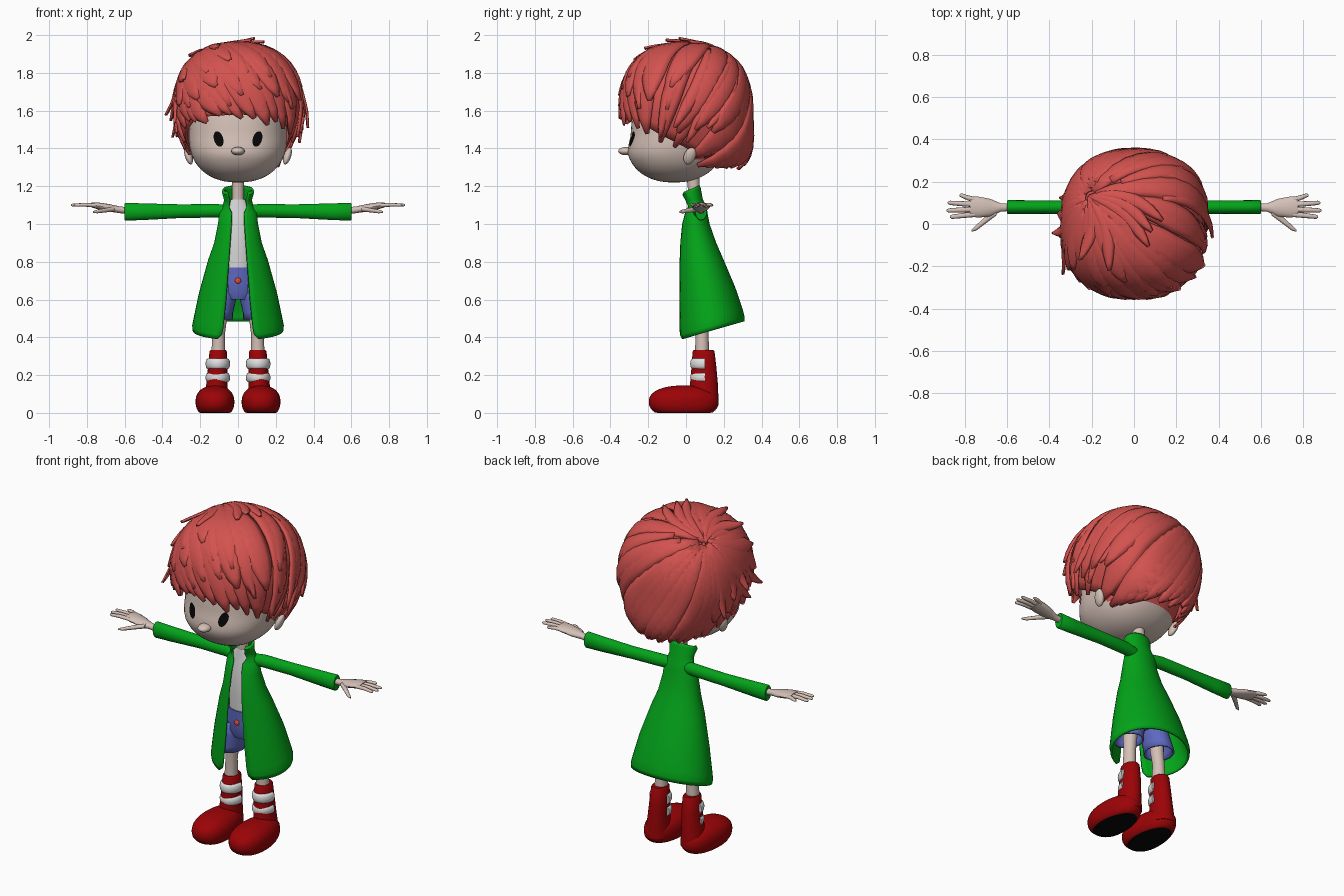
import bpy, bmesh, random
from math import sin, cos, pi, asin, radians
from mathutils import Vector

random.seed(7)
cube = bpy.data.objects.get("Cube")
if cube:
    bpy.data.objects.remove(cube)


def material(name, rgb):
    m = bpy.data.materials.new(name)
    m.use_nodes = True
    m.diffuse_color = (*rgb, 1)
    m.node_tree.nodes["Principled BSDF"].inputs["Base Color"].default_value = (*rgb, 1)
    return m


SKIN = material("skin", (.66, .53, .47))
HAIR = material("red hair", (.65, .085, .078))
COAT = material("green coat", (.001, .37, .01))
SHIRT = material("white shirt", (.68, .68, .68))
DENIM = material("blue shorts", (.11, .14, .52))
BUTTON = material("orange button", (.8, .07, .03))
BOOT = material("dark red boot", (.33, .001, .002))
STRAP = material("white strap", (.74, .74, .74))
BLACK = material("black", (.002, .002, .002))


def finish(name, bm, mat, thick=0.0, angle=50, fix=True):
    if fix:
        bmesh.ops.recalc_face_normals(bm, faces=bm.faces)
    me = bpy.data.meshes.new(name)
    bm.to_mesh(me)
    bm.free()
    me.materials.append(mat)
    ob = bpy.data.objects.new(name, me)
    bpy.context.collection.objects.link(ob)
    bpy.ops.object.select_all(action="DESELECT")
    ob.select_set(True)
    bpy.context.view_layer.objects.active = ob
    bpy.ops.object.shade_smooth_by_angle(angle=radians(angle))
    if thick:
        mod = ob.modifiers.new("thickness", "SOLIDIFY")
        mod.thickness = thick
        mod.offset = -1
    return ob


def skin_rows(bm, rows, closed=True, caps=True):
    """Bridge rows of points into a surface."""
    vs = [[bm.verts.new(p) for p in r] for r in rows]
    n = len(vs[0])
    for a, b in zip(vs, vs[1:]):
        for i in range(n if closed else n - 1):
            j = (i + 1) % n
            bm.faces.new((a[i], a[j], b[j], b[i]))
    if caps:
        bm.faces.new(vs[0])
        bm.faces.new(vs[-1])


def ring(x, y, z, a, b, axis, n=20):
    angles = [2 * pi * i / n for i in range(n)]
    if axis == "x":
        return [(x, y + a * cos(t), z + b * sin(t)) for t in angles]
    return [(x + a * cos(t), y + b * sin(t), z) for t in angles]


def tube(name, stations, mat, axis="z", side=1, caps=True, thick=0, n=20):
    bm = bmesh.new()
    skin_rows(bm, [ring(side * x, y, z, a, b, axis, n) for x, y, z, a, b in stations], caps=caps)
    return finish(name, bm, mat, thick)


def blob(name, mat, shape, u=32, v=20):
    """Unit sphere reshaped by a function."""
    bm = bmesh.new()
    bmesh.ops.create_uvsphere(bm, u_segments=u, v_segments=v, radius=1)
    for vert in bm.verts:
        vert.co = shape(vert.co.copy())
    return finish(name, bm, mat)


def clamp(v):
    return min(1, max(0, v))


def boxy(d, p):
    return d / sum(abs(c) ** p for c in d) ** (1 / p)


# Head, nose and ears
P = 2.25


def head_y(z):
    """Centre line of the head: cheeks forward, brow set back."""
    return -.055 + .028 * clamp((z - 1.37) / .1) - .01 * clamp((1.4 - z) / .2)


def head_shape(d):
    d = boxy(d, P)
    z = 1.46 + d.z * (.24 if d.z < 0 else .35)
    return Vector((.26 * d.x, head_y(z) + .265 * d.y, z))


def face_y(x, z):
    zn = (z - 1.46) / (.24 if z < 1.46 else .35)
    return head_y(z) - .265 * (1 - abs(x / .26) ** P - abs(zn) ** P) ** (1 / P)


head = blob("head", SKIN, head_shape, 48, 32)
head.data.materials.append(HAIR)
for f in head.data.polygons:
    f.material_index = int(f.center.y > .04 and f.center.z > 1.335)
blob("nose", SKIN, lambda d: Vector((.036 * d.x, -.315 + .044 * d.y, 1.386 + .022 * d.z)), 20, 14)
for s, label in ((1, "left"), (-1, "right")):
    blob(label + "_ear", SKIN,
         lambda d: Vector((s * (.262 + .02 * d.x + .012 * d.z), .02 + .032 * d.y + .01 * d.z, 1.36 + .045 * d.z)), 16, 12)
    # Eyes are thin ovals laid on the face
    bm = bmesh.new()
    rows = []
    for k in (.05, .5, 1):
        row = []
        for i in range(24):
            t = 2 * pi * i / 24
            dx, dz = .025 * k * cos(t), .041 * k * sin(t)
            x, z = s * (.103 + dx + .2 * dz), 1.45 + dz
            row.append((x, face_y(x, z) - .004, z))
        rows.append(row)
    skin_rows(bm, rows, caps=False)
    bm.faces.new([v for v in bm.verts][:24])
    finish(label + "_eye", bm, BLACK)

tube("neck", [(0, .05, 1.05, .035, .035), (0, .045, 1.15, .031, .031), (0, .035, 1.27, .034, .034)], SKIN)

# Hair: a cap flowing out of a whorl, covered by broad pointed locks
CENTER = Vector((0, 0, 1.6))
WHORL = Vector((-.22, .13, .28)).normalized()


def hair_surface(d, lift=0.0):
    d = boxy(d, 2.4)
    x, y, z = d
    if z < 0:
        x *= 1 + .2 * z
        if y > 0:
            y *= 1 + .38 * z * z
    return CENTER + Vector((.335 * x, .345 * y, .355 * z)) * (1 + lift)


def hem(phi):
    """Height of the hairline; phi is 0 at the front, pi at the back."""
    a = abs((phi + pi) % (2 * pi) - pi) / pi
    knots = ((0, 1.565), (.22, 1.55), (.36, 1.46), (.5, 1.385), (.62, 1.32), (1, 1.31))
    for (a0, z0), (a1, z1) in zip(knots, knots[1:]):
        if a <= a1:
            return z0 + (z1 - z0) * (a - a0) / (a1 - a0)
    return knots[-1][1]


def hair_dir(phi, z):
    """Direction on the hair surface at this bearing and height."""
    lo, hi = -1.5, 1.5
    for _ in range(24):
        e = (lo + hi) / 2
        d = Vector((sin(phi) * cos(e), -cos(phi) * cos(e), sin(e)))
        if hair_surface(d).z < z:
            lo = e
        else:
            hi = e
    return d


bm = bmesh.new()
N = 72
ends = [hair_dir(2 * pi * i / N, hem(2 * pi * i / N) + .015) for i in range(N)]
skin_rows(bm, [[hair_surface(WHORL.slerp(e, t / 20), -.02) for e in ends] for t in range(1, 21)], caps=False)
bm.verts.ensure_lookup_table()
bm.faces.new(bm.verts[:N])
finish("hair_cap", bm, HAIR, .012)


def lock(bm, phi, z_end, start, width, flick, swirl=0.0):
    """One tapered lock lying along the hair, lifting off at its tip."""
    end = hair_dir(phi, z_end)
    bend = WHORL.cross(end) * swirl
    steps, rows = 12, []
    for i in range(steps + 1):
        u = i / steps
        t = start + (1 - start) * u
        d = WHORL.slerp(end, t)
        ahead = (WHORL.slerp(end, t + .02) - d).normalized()
        across = d.cross(ahead)
        d = (d + bend * sin(pi * u)).normalized()
        w = width * min(1, .35 + 1.6 * u) * (1 - max(0, (u - .7) / .3) ** 1.7 * .88)
        base = .01 * min(1, 4 * u) + flick * u ** 4
        rows.append([hair_surface((d + across * w * k).normalized(), base + b)
                     for k, b in ((-1, -.02), (-.5, .003), (0, .008), (.5, .003), (1, -.02))])
    skin_rows(bm, rows, closed=False, caps=False)


def bunch(name, count, rise, start, width, flick, spread=2 * pi, middle=0.0):
    bm = bmesh.new()
    for i in range(count):
        phi = middle + spread * ((i + random.uniform(.2, .8)) / count - .5)
        back = abs(phi) > 2
        front = abs(phi) < .9
        z = hem(phi) + random.uniform(*rise) * (.6 if back else 1)
        lock(bm, phi, z, random.uniform(*start), random.uniform(*width),
             random.uniform(*flick) * (.2 if back else .5 if front else 1), random.uniform(-.12, .12))
    finish(name, bm, HAIR, .006, 60, fix=False)


bunch("long_hair_locks", 34, (-.03, .025), (.03, .12), (.14, .21), (0, .05))
bunch("middle_hair_locks", 18, (.06, .18), (.1, .25), (.13, .2), (.02, .08), 4.2)
bunch("side_hair_wisps", 5, (.02, .2), (.4, .6), (.05, .09), (.08, .18), 1.2, 1.4)
bunch("other_side_hair_wisps", 5, (.02, .2), (.4, .6), (.05, .09), (.08, .2), 1.2, -1.4)
bunch("top_hair_locks", 8, (.2, .3), (.03, .15), (.11, .17), (.02, .06), 3.2)

# Loose tuft standing up beside the whorl
bm = bmesh.new()
for phi, z, f in ((.6, 1.945, .07), (1.2, 1.95, .08), (1.7, 1.94, .06), (-.5, 1.9, .09), (-1, 1.86, .12)):
    lock(bm, phi, z, 0, .085, f, .15)
finish("hair_tuft", bm, HAIR, .006, 60, fix=False)

# Coat body with leaning collar: height, half width, front, back, half opening, rise towards the back
coat = ((1.165, .08, -.024, .072, .054, .04), (1.15, .086, -.032, .078, .056, .04),
        (1.12, .074, -.012, .088, .045, .015), (1.09, .082, .002, .105, .05, 0),
        (1.06, .1, -.008, .113, .034, 0), (1.0, .106, -.025, .125, .036, 0),
        (.9, .126, -.036, .16, .043, 0), (.8, .158, -.04, .195, .05, .02), (.6, .207, -.043, .26, .065, .067),
        (.45, .235, -.045, .3, .08, .1), (.41, .243, -.044, .31, .088, .1), (.385, .24, -.04, .31, .11, .1))
bm = bmesh.new()
rows = []
for z, w, front, back, gap, rise in coat:
    a0, row = asin(gap / w), []
    for i in range(41):
        a = a0 + (2 * pi - 2 * a0) * i / 40
        k = (1 - cos(a)) / 2
        row.append((w * sin(a), front + (back - front) * k, z + rise * k))
    rows.append(row)
skin_rows(bm, rows, closed=False, caps=False)
finish("coat", bm, COAT, .012)

# Shirt and shorts
tube("shirt", [(0, .07, .72, .09, .075), (0, .065, .85, .09, .075), (0, .052, 1.0, .082, .06),
               (0, .052, 1.06, .074, .046), (0, .052, 1.1, .062, .042), (0, .05, 1.13, .036, .036)], SHIRT, n=28)
tube("shorts_hips", [(0, .075, .6, .075, .07), (0, .075, .64, .115, .085), (0, .075, .7, .11, .086),
                     (0, .07, .77, .096, .083)], DENIM, n=28)
blob("shorts_button", BUTTON, lambda d: Vector((.016 * d.x, -.012 + .008 * d.y, .7 + .016 * d.z)), 16, 10)

for s, label in ((1, "left"), (-1, "right")):
    tube(label + "_shorts_leg", [(.068, .075, .68, .06, .08), (.08, .078, .6, .07, .085), (.102, .08, .53, .076, .088),
                                 (.107, .082, .495, .08, .092)], DENIM, side=s, caps=False, thick=.01)
    tube(label + "_leg", [(.085, .08, .66, .045, .045), (.095, .08, .5, .037, .038), (.102, .085, .42, .033, .034),
                          (.105, .085, .3, .037, .038)], SKIN, side=s)

    # Boot: shaft, rounded foot with black underside, two straps
    tube(label + "_boot_shaft", [(.118, .095, .04, .07, .078), (.112, .095, .15, .056, .074),
                                 (.107, .095, .24, .052, .066), (.105, .093, .325, .046, .058),
                                 (.105, .093, .333, .04, .052)], BOOT, side=s, n=28)

    def foot_shape(d):
        d = boxy(d, 2.3)
        toe = max(0, -d.y)
        return Vector((s * (.122 + d.x * (.09 + .02 * toe + .012 * (1 - abs(d.y)))),
                       -.012 + .185 * d.y, max(0, .058 + .087 * d.z)))
    foot = blob(label + "_boot_foot", BOOT, foot_shape, 36, 24)
    foot.data.materials.append(BLACK)
    for f in foot.data.polygons:
        f.material_index = int(f.center.z < .004)
    for z, half, tag in ((.26, .028, "upper"), (.187, .025, "lower")):
        bm = bmesh.new()
        rows = []
        for i in range(17):
            a = pi + pi * i / 16
            row = []
            for j in range(12):
                t = 2 * pi * j / 12
                r = .052 + .013 * cos(t)
                row.append((s * .107 + r * cos(a), .088 + (r + .013) * sin(a) + .012, z + half * sin(t)))
            rows.append(row)
        skin_rows(bm, rows)
        finish(label + "_" + tag + "_strap", bm, STRAP)

    # Sleeve and hand
    tube(label + "_sleeve", [(.04, .06, 1.065, .035, .035), (.12, .075, 1.07, .034, .036), (.3, .08, 1.068, .032, .036),
                             (.5, .08, 1.065, .032, .044), (.595, .08, 1.065, .033, .047), (.6, .08, 1.065, .03, .043)],
         COAT, "x", s)
    tube(label + "_palm", [(.58, .08, 1.07, .018, .018), (.63, .078, 1.076, .02, .018), (.68, .077, 1.085, .042, .02),
                           (.74, .08, 1.096, .05, .018), (.775, .082, 1.1, .045, .013)], SKIN, "x", s, n=16)
    for tag, y0, x1, y1 in (("index", .046, .87, .034), ("middle", .069, .885, .064),
                            ("ring", .092, .88, .1), ("little", .114, .825, .135)):
        tube(label + "_" + tag + "_finger", [(.75, y0, 1.098, .013, .011), ((.75 + x1) / 2, (y0 + y1) / 2, 1.102, .012, .01),
                                             (x1 - .01, y1, 1.1, .01, .008), (x1, y1, 1.1, .004, .004)], SKIN, "x", s, n=10)
    tube(label + "_thumb", [(.65, .06, 1.08, .02, .014), (.7, .02, 1.073, .017, .012), (.745, -.018, 1.066, .013, .01),
                            (.768, -.032, 1.064, .005, .005)], SKIN, "x", s, n=10)
